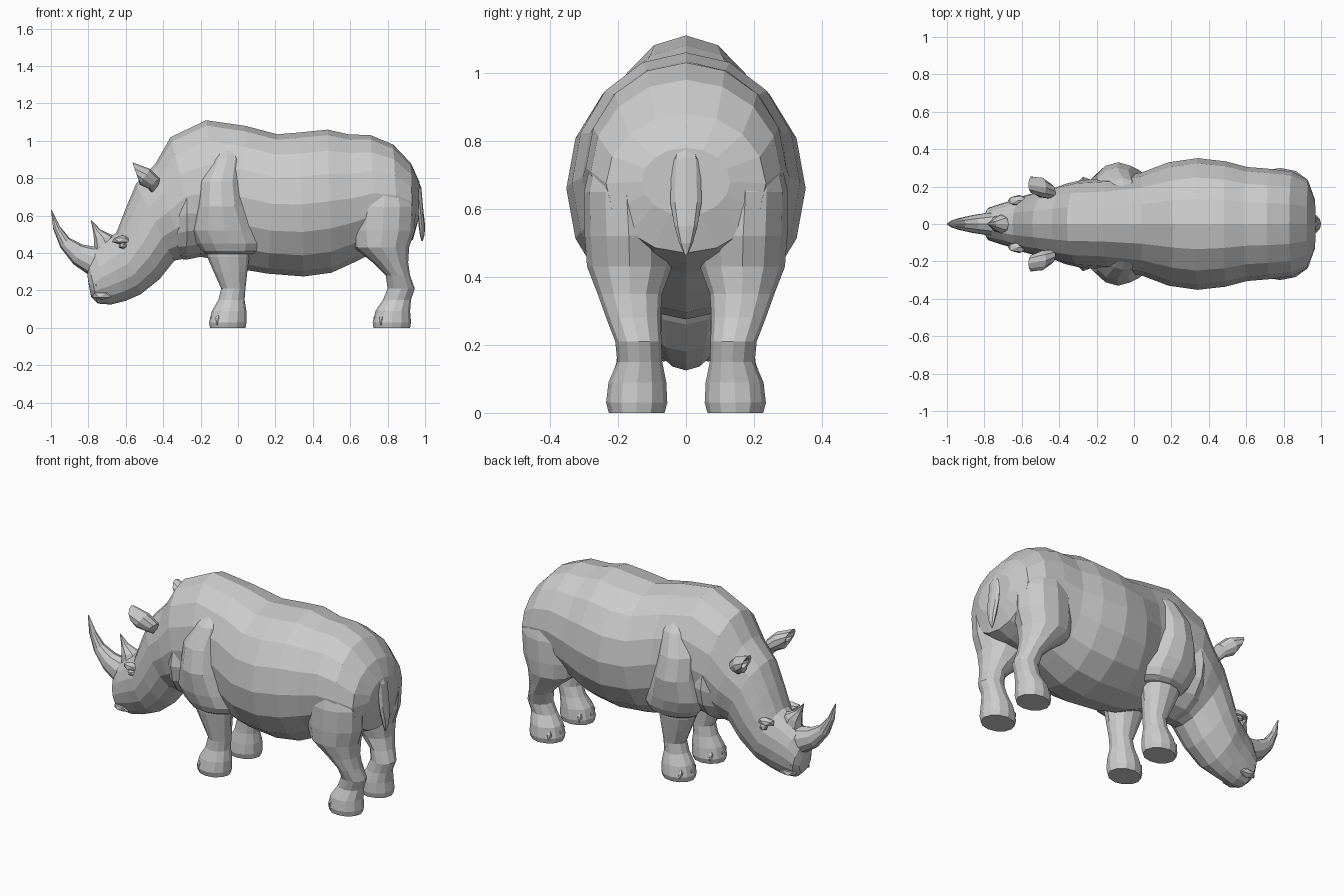
import bpy, bmesh
from math import sin, cos, pi
from mathutils import Vector


def finish(name, bm, mirror):
    bmesh.ops.recalc_face_normals(bm, faces=bm.faces)
    me = bpy.data.meshes.new(name)
    bm.to_mesh(me)
    bm.free()
    ob = bpy.data.objects.new(name, me)
    bpy.context.collection.objects.link(ob)
    if mirror:
        mod = ob.modifiers.new("Mirror", "MIRROR")
        mod.use_axis = (False, True, False)
        mod.use_mirror_merge = False
    return ob


def loft(name, rings, n=12, mirror=False, caps=(True, True)):
    """Rings: low point (x, z), high point (x, z), half width, y centre."""
    bm = bmesh.new()
    loops = []
    for x0, z0, x1, z1, w, yc in rings:
        c = Vector(((x0 + x1) / 2, yc, (z0 + z1) / 2))
        v = Vector(((x1 - x0) / 2, 0, (z1 - z0) / 2))
        loop = []
        for i in range(n):
            a = 2 * pi * i / n
            loop.append(bm.verts.new(c - v * cos(a) + Vector((0, w * sin(a), 0))))
        loops.append(loop)
    for a, b in zip(loops, loops[1:]):
        for i in range(n):
            j = (i + 1) % n
            bm.faces.new((a[i], a[j], b[j], b[i]))
    for loop, cap in zip((loops[0], loops[-1]), caps):
        if cap:
            bm.faces.new(loop)
    return finish(name, bm, mirror)


def limb(name, rings, n=12):
    """Upright limb. Rings: z, front x, back x, half width, y centre."""
    return loft(name, [(a, z, b, z, w, y) for z, a, b, w, y in rings], n, True)


def blob(name, loc, size):
    bm = bmesh.new()
    bmesh.ops.create_icosphere(bm, subdivisions=1, radius=1)
    for v in bm.verts:
        v.co = Vector(loc) + Vector([a * b for a, b in zip(v.co, size)])
    return finish(name, bm, True)


# Barrel body from rump to neck, then head from neck to lips
neck = (-.34, .36, -.545, .77, .185, 0)
loft("body", [
    (.965, .58, .97, .78, .13, 0), (.935, .47, .925, .88, .235, 0),
    (.86, .44, .83, .98, .28, 0), (.74, .41, .71, 1.03, .295, 0),
    (.62, .35, .59, 1.035, .305, 0), (.50, .295, .48, 1.06, .335, 0),
    (.35, .275, .33, 1.045, .352, 0), (.16, .29, .21, 1.035, .33, 0),
    (.04, .31, .04, 1.08, .275, 0), (-.08, .36, -.17, 1.11, .245, 0),
    (-.20, .38, -.36, 1.02, .235, 0), (-.29, .37, -.44, .88, .215, 0),
    neck], 16, caps=(True, False))
loft("head", [
    neck, (-.42, .26, -.60, .64, .172, 0), (-.52, .18, -.65, .51, .152, 0),
    (-.60, .145, -.71, .47, .125, 0), (-.68, .125, -.77, .42, .105, 0),
    (-.75, .13, -.80, .35, .088, 0), (-.785, .165, -.805, .28, .055, 0),
    (-.79, .19, -.80, .24, .02, 0)], 16, caps=(False, True))

# Skin fold in front of the shoulder
loft("neck_fold", [
    (-.32, .37, -.34, .80, .20, 0), (-.275, .365, -.27, .86, .252, 0),
    (-.20, .38, -.20, .84, .225, 0)], 16)

# Shoulder plates hanging over the front legs
limb("shoulder", [
    (.395, -.17, .09, .09, .155), (.41, -.19, .115, .105, .165),
    (.45, -.22, .13, .115, .175), (.52, -.25, .11, .13, .18),
    (.65, -.22, .05, .14, .19), (.78, -.21, .03, .125, .177),
    (.90, -.15, .03, .09, .155), (1.0, -.10, .0, .04, .11)])

# Legs
limb("front_leg", [
    (0, -.15, .04, .08, .145), (.03, -.155, .045, .09, .145),
    (.09, -.14, .045, .082, .143), (.15, -.105, .035, .066, .138),
    (.21, -.09, .04, .064, .138), (.30, -.13, .05, .075, .145),
    (.38, -.165, .06, .085, .15), (.48, -.18, .06, .09, .155)])
limb("hind_leg", [
    (0, .725, .92, .082, .145), (.03, .72, .925, .09, .145),
    (.09, .735, .92, .085, .143), (.15, .775, .925, .066, .136),
    (.21, .80, .945, .068, .14), (.28, .79, .92, .08, .155),
    (.35, .72, .91, .095, .165), (.43, .62, .915, .125, .166),
    (.52, .60, .945, .13, .168), (.65, .61, .95, .125, .175),
    (.78, .66, .90, .095, .175), (.88, .72, .82, .03, .16)])

# Toenails, three per foot
for leg, fx in (("front", -.055), ("hind", .82)):
    for k, a in enumerate((-50, 0, 50)):
        t = a * pi / 180
        blob(f"{leg}_toenail_{k + 1}",
             (fx - .083 * cos(t), .145 + .075 * sin(t), .04), (.016, .022, .038))

# Horns
loft("front_horn", [
    (-.74, .24, -.70, .44, .065, 0), (-.80, .285, -.77, .435, .062, 0),
    (-.88, .34, -.83, .445, .05, 0), (-.95, .43, -.90, .48, .034, 0),
    (-.988, .53, -.95, .54, .02, 0), (-1.0, .63, -.995, .63, .004, 0)], 10)
loft("rear_horn", [
    (-.77, .42, -.63, .44, .055, 0), (-.77, .47, -.67, .495, .045, 0),
    (-.775, .52, -.735, .525, .02, 0), (-.787, .575, -.782, .575, .004, 0)], 8)

# Cupped ears
loft("ear", [
    (-.46, .72, -.42, .77, .03, .14), (-.48, .745, -.42, .80, .04, .175),
    (-.525, .765, -.47, .85, .055, .195), (-.53, .785, -.565, .885, .045, .21),
    (-.53, .80, -.555, .87, .03, .21), (-.49, .79, -.50, .83, .015, .196)],
    10, True)

# Face details
blob("brow", (-.62, .125, .47), (.06, .03, .025))
blob("eye", (-.615, .138, .44), (.025, .02, .018))
blob("nostril", (-.75, .07, .24), (.03, .025, .03))
blob("lip", (-.725, .065, .175), (.06, .03, .025))

# Tail, flattened and tapering to a tip
loft("tail", [
    (.90, .84, .94, .85, .012, 0), (.945, .73, .98, .75, .042, 0),
    (.96, .62, .992, .62, .046, 0), (.965, .55, 1.0, .55, .034, 0),
    (.972, .50, .998, .50, .02, 0), (.98, .465, .988, .465, .005, 0)], 8)
